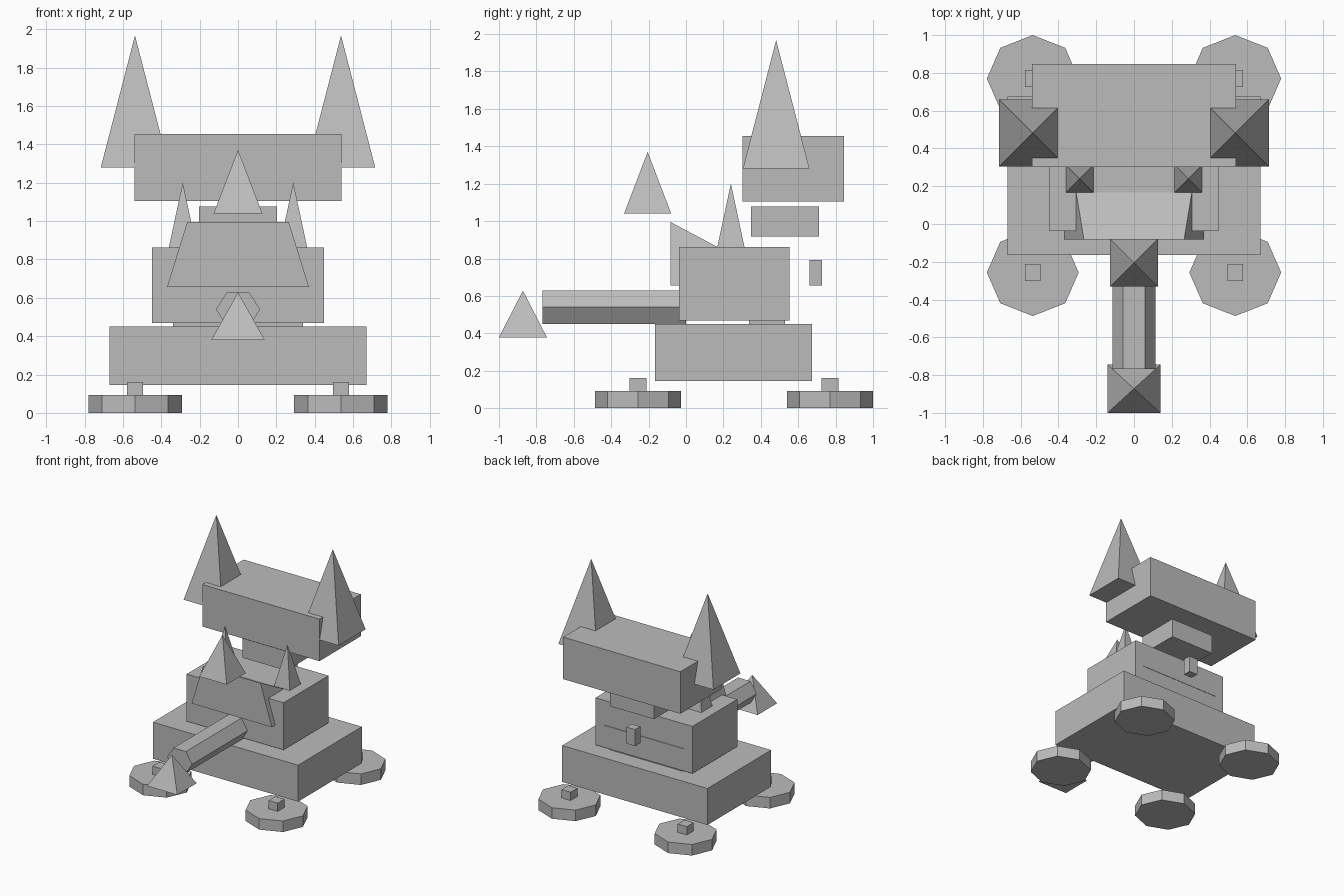
import bpy, math

if "Cube" in bpy.data.objects:
    bpy.data.objects.remove(bpy.data.objects["Cube"])

grey = bpy.data.materials.new("plain grey")
grey.diffuse_color = (0.5, 0.5, 0.5, 1)
grey.use_nodes = True
grey.node_tree.nodes["Principled BSDF"].inputs["Base Color"].default_value = grey.diffuse_color


def mesh(name, verts, faces):
    me = bpy.data.meshes.new(name)
    me.from_pydata(verts, [], faces)
    me.materials.append(grey)
    ob = bpy.data.objects.new(name, me)
    bpy.context.collection.objects.link(ob)
    return ob


def box(name, x, y, z):
    """Box from (min, max) ranges."""
    v = [(a, b, c) for c in z for b in y for a in x]
    return mesh(name, v, [(0, 2, 3, 1), (4, 5, 7, 6), (0, 1, 5, 4),
                          (1, 3, 7, 5), (3, 2, 6, 7), (2, 0, 4, 6)])


def pyramid(name, cx, cy, hx, hy, z0, z1):
    v = [(cx - hx, cy - hy, z0), (cx + hx, cy - hy, z0),
         (cx + hx, cy + hy, z0), (cx - hx, cy + hy, z0), (cx, cy, z1)]
    return mesh(name, v, [(3, 2, 1, 0), (0, 1, 4), (1, 2, 4), (2, 3, 4), (3, 0, 4)])


def prism(name, bottom, top):
    """Join two matching rings, bottom ring counter-clockwise seen from the top ring."""
    n = len(bottom)
    f = [tuple(reversed(range(n))), tuple(range(n, 2 * n))]
    f += [(i, (i + 1) % n, n + (i + 1) % n, n + i) for i in range(n)]
    return mesh(name, bottom + top, f)


def ring(n, rx, ry):
    return [(rx * math.cos(2 * math.pi * i / n), ry * math.sin(2 * math.pi * i / n))
            for i in range(n)]


# Stacked boxes: base, body, neck, head
box("base", (-.67, .67), (-.165, .674), (.146, .45))
box("body_riser", (-.34, .34), (.337, .53), (.43, .6))
box("body", (-.447, .447), (-.038, .554), (.469, .862))
box("neck", (-.203, .203), (.348, .711), (.917, 1.077))
box("head", (-.54, .54), (.302, .846), (1.104, 1.454))
box("back_knob", (-.04, .04), (.659, .727), (.655, .793))

# Octagonal wheels with pegs, and the paired spikes
for side, s in (("left", -1), ("right", 1)):
    for end, cy in (("front", -.257), ("rear", .77)):
        cx = s * .536
        o = ring(8, .243, .23)
        prism(f"wheel_{end}_{side}", [(cx + a, cy + b, 0) for a, b in o],
              [(cx + a, cy + b, .092) for a, b in o])
        box(f"peg_{end}_{side}", (cx - .042, cx + .042), (cy - .045, cy + .045), (.09, .161))
    pyramid(f"head_spike_{side}", s * .537, .482, .178, .178, 1.28, 1.967)
    pyramid(f"body_spike_{side}", s * .288, .24, .073, .073, .86, 1.2)

# Sloping wedge through the body, its thin edge just showing at the back
mesh("wedge",
     [(-.37, -.083, .655), (.37, -.083, .655), (.37, .557, .655), (-.37, .557, .655),
      (-.265, -.083, .995), (.265, -.083, .995)],
     [(3, 2, 1, 0), (0, 1, 5, 4), (2, 3, 4, 5), (1, 2, 5), (3, 0, 4)])

# Hexagonal barrel pointing forward
h = ring(6, .115, .104)
prism("barrel", [(a, 0, .54 + b) for a, b in h], [(a, -.768, .54 + b) for a, b in h])

# Centre spikes
pyramid("barrel_tip", 0, -.872, .14, .128, .379, .628)
pyramid("nose_spike", 0, -.205, .127, .126, 1.04, 1.37)
